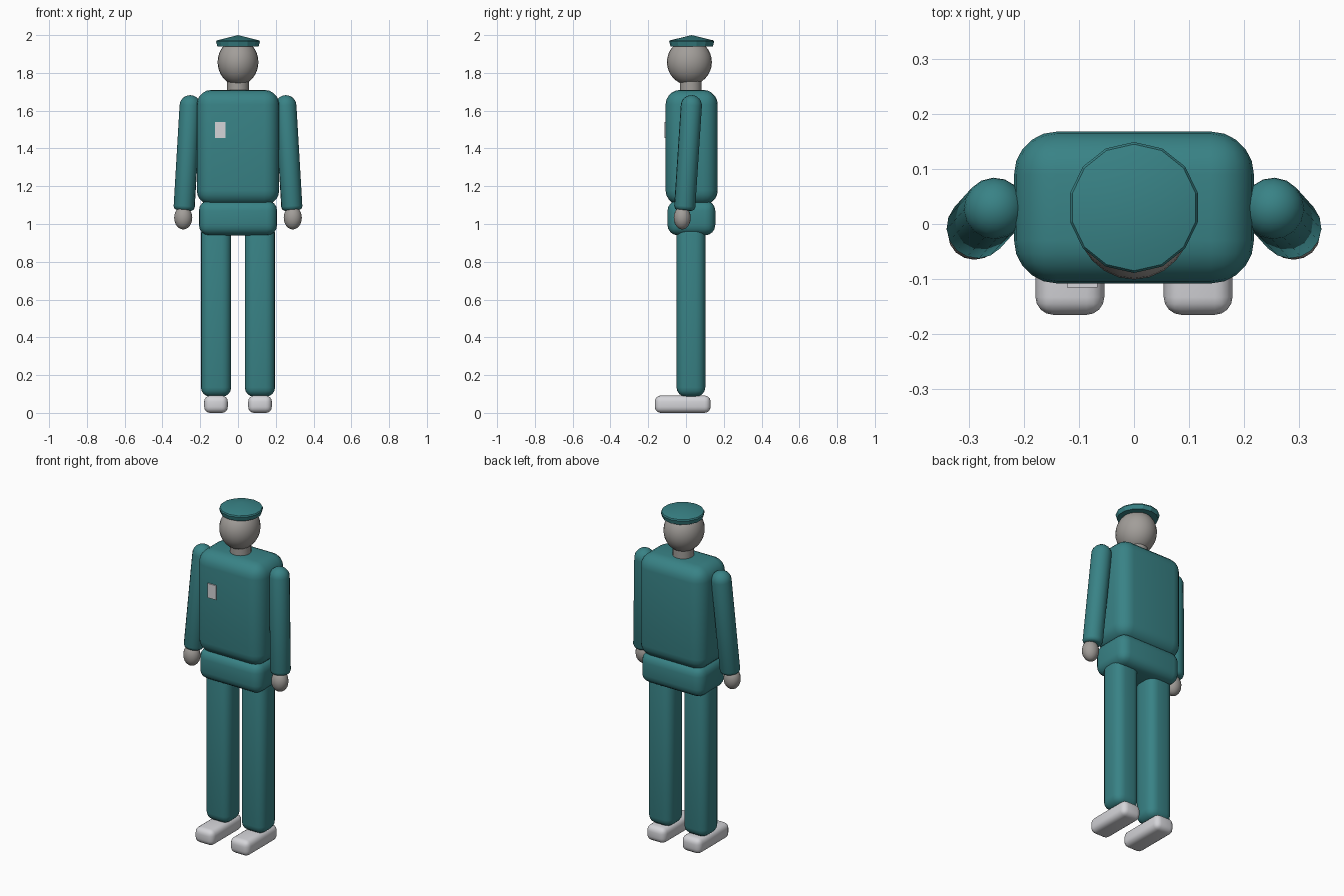
import bpy, bmesh, math
from mathutils import Vector, Matrix

if "Cube" in bpy.data.objects:
    bpy.data.objects.remove(bpy.data.objects["Cube"])


def material(name, rgb):
    m = bpy.data.materials.new(name)
    m.diffuse_color = (*rgb, 1)
    m.use_nodes = True
    m.node_tree.nodes["Principled BSDF"].inputs["Base Color"].default_value = m.diffuse_color
    return m


TEAL = material("teal cloth", (0.040, 0.225, 0.238))
SKIN = material("grey skin", (0.36, 0.34, 0.32))
WHITE = material("pale grey", (0.66, 0.66, 0.69))


def finish(name, bm, mat, angle=40):
    bmesh.ops.recalc_face_normals(bm, faces=bm.faces)
    me = bpy.data.meshes.new(name)
    bm.to_mesh(me)
    bm.free()
    me.materials.append(mat)
    ob = bpy.data.objects.new(name, me)
    bpy.context.collection.objects.link(ob)
    bpy.ops.object.select_all(action='DESELECT')
    ob.select_set(True)
    bpy.context.view_layer.objects.active = ob
    bpy.ops.object.shade_smooth_by_angle(angle=math.radians(angle))
    return ob


def box(name, lo, hi, mat, bevel=0.0, segments=4):
    lo, hi = Vector(lo), Vector(hi)
    bm = bmesh.new()
    bmesh.ops.create_cube(bm, size=1)
    for v in bm.verts:
        v.co = (lo + hi) / 2 + v.co * (hi - lo)
    if bevel:
        bmesh.ops.bevel(bm, geom=bm.edges[:], offset=bevel, segments=segments,
                        profile=0.5, affect='EDGES')
    return finish(name, bm, mat)


def ellipsoid(name, centre, radii, mat, u=24, v=16):
    bm = bmesh.new()
    bmesh.ops.create_uvsphere(bm, u_segments=u, v_segments=v, radius=1,
                              matrix=Matrix.Translation(centre) @ Matrix.Diagonal((*radii, 1)))
    return finish(name, bm, mat)


def lathe(name, profile, sides, matrix, mat, angle=40):
    """Revolve (radius, height) points about local z; radius 0 makes a pole."""
    bm = bmesh.new()
    rings = []
    for r, h in profile:
        n = sides if r > 0 else 1
        rings.append([bm.verts.new(matrix @ Vector((r * math.sin(2 * math.pi * i / sides),
                                                    r * math.cos(2 * math.pi * i / sides), h)))
                      for i in range(n)])
    for a, b in zip(rings, rings[1:]):
        for i in range(sides):
            j = (i + 1) % sides
            quad = [a[i % len(a)], a[j % len(a)], b[j % len(b)], b[i % len(b)]]
            bm.faces.new(list(dict.fromkeys(quad)))
    return finish(name, bm, mat, angle)


# Body
box("torso", (-0.218, -0.108, 1.10), (0.218, 0.168, 1.71), TEAL, 0.078, 5)
box("hips", (-0.207, -0.098, 0.94), (0.207, 0.155, 1.125), TEAL, 0.055, 4)
box("chest_badge", (-0.122, -0.115, 1.455), (-0.066, -0.107, 1.54), WHITE)

# Neck and head
lathe("neck", [(0, 1.66), (0.058, 1.66), (0.058, 1.79), (0, 1.79)], 20,
      Matrix.Translation((0, 0.025, 0)), SKIN)
ellipsoid("head", (0, 0.018, 1.857), (0.108, 0.119, 0.122), SKIN)

# Faceted flat cap
lathe("cap", [(0, 1.94), (0.112, 1.94), (0.119, 1.965), (0.115, 1.972), (0, 2.0)], 14,
      Matrix.Translation((0, 0.03, 0)), TEAL, 20)

for side, s in (("left", -1), ("right", 1)):
    # Legs and shoes
    xs = sorted((s * 0.036, s * 0.196))
    box(side + "_leg", (xs[0], -0.05, 0.085), (xs[1], 0.102, 1.0), TEAL, 0.05, 4)
    xs = sorted((s * 0.054, s * 0.179))
    box(side + "_shoe", (xs[0], -0.165, 0), (xs[1], 0.13, 0.092), WHITE, 0.032, 4)

    # Sleeve: round at the shoulder, softly bevelled at the cuff
    top, low = Vector((s * 0.25, 0.032, 1.682)), Vector((s * 0.286, -0.008, 1.072))
    axis = low - top
    L, r = axis.length, 0.056
    cap = [(r * math.sin(a), r * (1 - math.cos(a)))
           for a in (math.radians(15 * k) for k in range(7))]
    m = Matrix.Translation(top) @ axis.to_track_quat('Z', 'Y').to_matrix().to_4x4()
    lathe(side + "_sleeve", cap + [(r, L - 0.02), (r * 0.9, L - 0.006), (r * 0.7, L), (0, L)],
          16, m, TEAL, 50)
    ellipsoid(side + "_hand", (s * 0.29, -0.02, 1.033), (0.048, 0.045, 0.062), SKIN, 16, 12)
